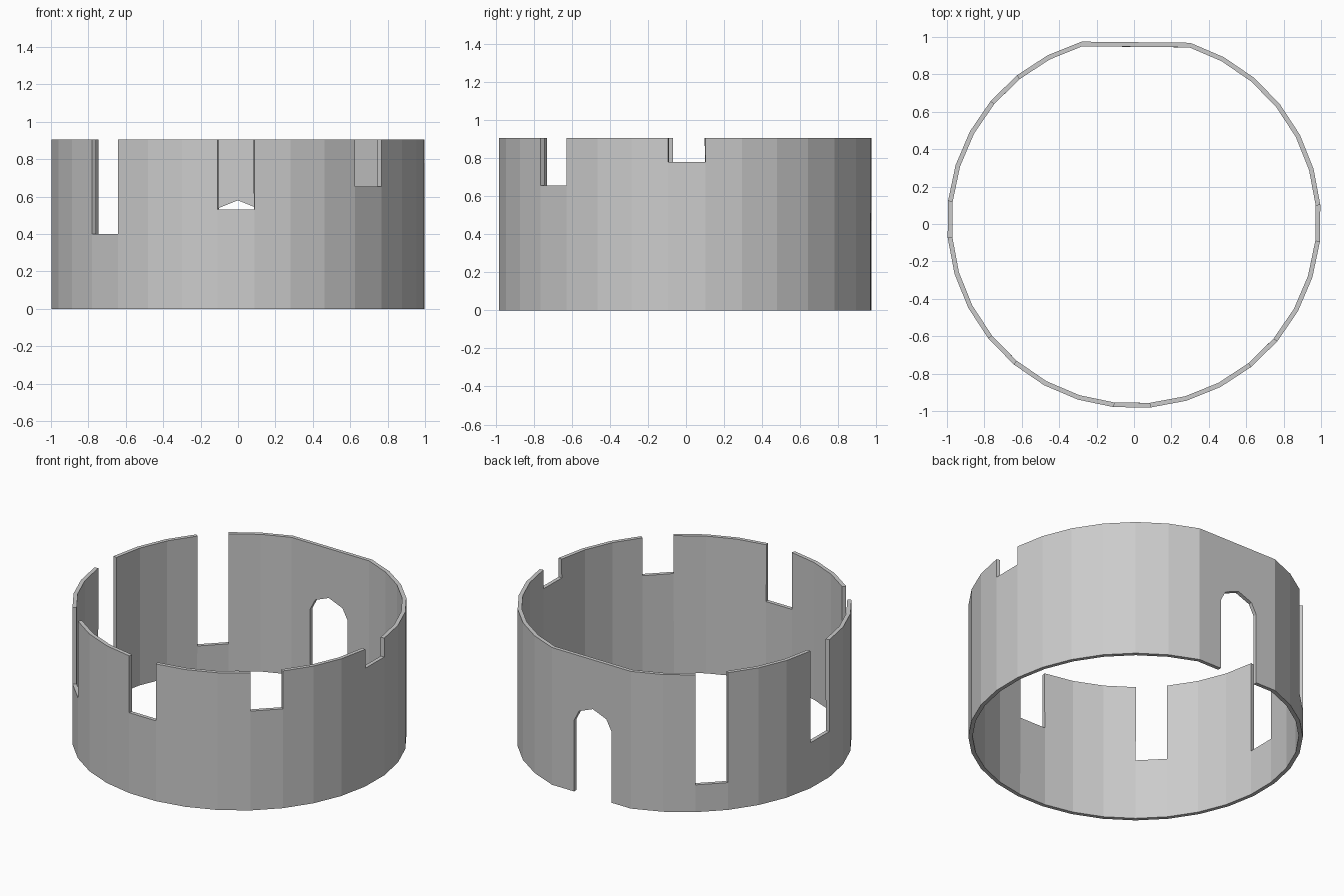
import bpy, bmesh
from math import radians, sin, cos
from mathutils import Vector

if "Cube" in bpy.data.objects:
    bpy.data.objects.remove(bpy.data.objects["Cube"])

HEIGHT, SIDES, CENTRE_Y, WALL = 0.905, 32, 0.015, 0.025

# Stepped slots, one ring segment each: segment index -> sill height
sills = {7: 0.78, 3: 0.655, 31: 0.53, 27: 0.40, 23: 0.30, 19: 0.18}

# Ring corners; two back corners are skipped to leave a flat panel
corners = [k for k in range(SIDES) if k not in (15, 16)]
count = len(corners)


def corner_xy(k):
    a = radians(-84.975 + 360 / SIDES * k)
    return cos(a), CENTRE_Y + sin(a)


def top_of(k):
    return sills.get(k, HEIGHT)


bm = bmesh.new()

# Vertical columns of vertices shared by neighbouring panels
columns = []
for i, k in enumerate(corners):
    x, y = corner_xy(k)
    levels = sorted({0, top_of(k), top_of(corners[i - 1])})
    columns.append([(z, bm.verts.new((x, y, z))) for z in levels])

# Half outline of the arched doorway (x, z)
half_arch = [(0.137, 0), (0.137, 0.47), (0.10, 0.54)]
arch = half_arch + [(0, 0.58)] + [(-x, z) for x, z in reversed(half_arch)]

# Wall panels
for i, k in enumerate(corners):
    j = (i + 1) % count
    top = top_of(k)
    left = [v for z, v in columns[i] if z <= top]
    right = [v for z, v in columns[j] if z <= top]
    doorway = []
    if k == 14:
        a, b = Vector(corner_xy(14)), Vector(corner_xy(17))
        for x, z in arch:
            p = a.lerp(b, (x - a.x) / (b.x - a.x))
            doorway.append(bm.verts.new((p.x, p.y, z)))
    bm.faces.new([left[0]] + doorway + right + left[:0:-1])

mesh = bpy.data.meshes.new("slotted_ring")
bm.to_mesh(mesh)
bm.free()
ring = bpy.data.objects.new("slotted_ring", mesh)
bpy.context.collection.objects.link(ring)

# Wall thickness grows inward
solid = ring.modifiers.new("wall", "SOLIDIFY")
solid.thickness = WALL
solid.offset = -1
